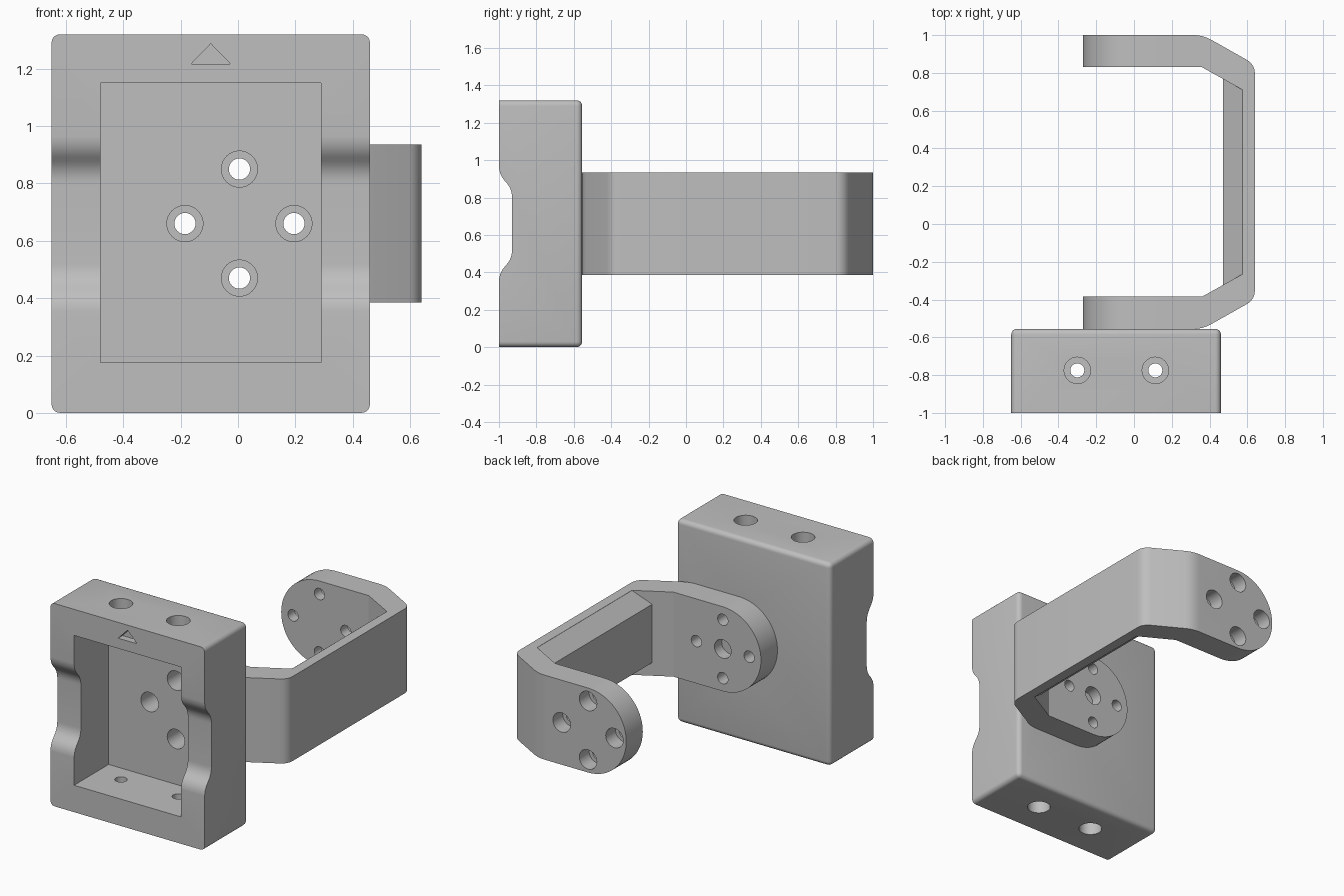
import bpy, bmesh, math
from mathutils import Vector, Matrix

if "Cube" in bpy.data.objects:
    bpy.data.objects.remove(bpy.data.objects["Cube"])

mat = bpy.data.materials.new("mid_grey")
mat.diffuse_color = (0.52, 0.52, 0.52, 1)
mat.use_nodes = True
mat.node_tree.nodes["Principled BSDF"].inputs["Base Color"].default_value = mat.diffuse_color


def make_object(name, bm):
    bmesh.ops.recalc_face_normals(bm, faces=bm.faces)
    me = bpy.data.meshes.new(name)
    bm.to_mesh(me)
    bm.free()
    me.materials.append(mat)
    ob = bpy.data.objects.new(name, me)
    bpy.context.collection.objects.link(ob)
    return ob


def prism(name, pts, lo, hi, axis):
    """Extrude a 2D outline along an axis; the outline uses the other two axes in order."""
    def place(p, t):
        c = list(p)
        c.insert("xyz".index(axis), t)
        return c
    bm = bmesh.new()
    a = [bm.verts.new(place(p, lo)) for p in pts]
    b = [bm.verts.new(place(p, hi)) for p in pts]
    bm.faces.new(a)
    bm.faces.new(b[::-1])
    for i in range(len(pts)):
        j = (i + 1) % len(pts)
        bm.faces.new((a[i], a[j], b[j], b[i]))
    return make_object(name, bm)


def arc(cx, cy, r, a0, a1, n):
    return [(cx + r * math.cos(math.radians(a0 + (a1 - a0) * i / n)),
             cy + r * math.sin(math.radians(a0 + (a1 - a0) * i / n))) for i in range(n + 1)]


def boolean(target, tool, op="DIFFERENCE"):
    m = target.modifiers.new("cut", "BOOLEAN")
    m.operation, m.object, m.solver = op, tool, "EXACT"
    bpy.context.view_layer.objects.active = target
    bpy.ops.object.modifier_apply(modifier=m.name)
    bpy.data.objects.remove(tool)


def drill(target, u, v, r, lo, hi, axis):
    boolean(target, prism("drill", arc(u, v, r, 0, 348.75, 31), lo, hi, axis))


def rounded(points, radius, n=6):
    """Round each corner of an open path (ends stay put)."""
    out = [points[0]]
    for p, q, s in zip(points, points[1:], points[2:]):
        p, q, s = Vector(p), Vector(q), Vector(s)
        a, b = q + (p - q).normalized() * radius, q + (s - q).normalized() * radius
        for i in range(n + 1):
            t = i / n
            out.append(tuple(a * (1 - t) ** 2 + q * 2 * t * (1 - t) + b * t * t))
    return out + [points[-1]]


ZC, XC = 0.66, 0.005           # centre of the screw pattern
BACK = -0.555                  # back face of the housing
screws = [(XC + dx, ZC + dz) for dx, dz in ((0.19, 0), (-0.19, 0), (0, 0.19), (0, -0.19))]

# Housing block, rounded on its back and lengthwise edges
bm = bmesh.new()
bmesh.ops.create_cube(bm, size=1, matrix=Matrix.Translation((-0.095, (BACK - 1) / 2, ZC))
                      @ Matrix.Diagonal((1.11, 1 + BACK, 1.32, 1)))
edges = [e for e in bm.edges if max(v.co.y for v in e.verts) > -0.9]
bmesh.ops.bevel(bm, geom=edges, offset=0.03, segments=5, profile=0.5, affect="EDGES")
housing = make_object("housing", bm)

# Shallow front notch with soft shoulders
half = rounded([(-1.0, 0.98), (-1.0, 0.925), (-0.93, 0.845), (-0.93, 0.66)], 0.045)
half = [p for p in half[1:-1]]
notch = [(-1.1, half[0][1])] + half
notch += [(y, 2 * ZC - z) for y, z in reversed(notch)]
notch = [(y - 0.0005 if y < -0.9999 else y, z) for y, z in notch]
boolean(housing, prism("notch", notch, -1, 1, "x"))

# Pocket and triangular mark
boolean(housing, prism("pocket", [(-0.48, 0.175), (0.29, 0.175), (0.29, 1.15), (-0.48, 1.15)],
                       -1.2, -0.645, "y"))
boolean(housing, prism("mark", [(-0.163, 1.217), (-0.027, 1.217), (-0.095, 1.287)],
                       -1.2, -0.955, "y"))

# Counterbored holes in the top and bottom walls
for x in (-0.30, 0.113):
    drill(housing, x, -0.775, 0.037, -0.1, 1.5, "z")
    drill(housing, x, -0.775, 0.07, -0.1, 0.1, "z")
    drill(housing, x, -0.775, 0.07, 1.22, 1.5, "z")
for x, z in screws:
    drill(housing, x, z, 0.063, -0.8, -0.5, "y")

# Bracket: bent strip profile, mirrored about its middle
MID = (1.0 + BACK) / 2
outer = rounded([(-0.4, 1.0), (0.365, 1.0), (0.64, 0.845), (0.64, MID)], 0.05)[:-1]
inner = [(0.575, 0.71), (0.36, 0.83), (-0.4, 0.83)]
flip = lambda pts: [(x, 2 * MID - y) for x, y in reversed(pts)]
bracket = prism("bracket", outer + flip(outer) + flip(inner) + inner, 0.385, 0.935, "z")

# Tapered stiffening rib inside the web
bm = bmesh.new()
rings = []
for s in (1, -1):
    ring = []
    for x, z, y in ((0.60, 0.934, 0.716), (0.575, 0.934, 0.73), (0.47, 0.85, 0.79),
                    (0.47, 0.47, 0.79), (0.575, 0.386, 0.73), (0.60, 0.386, 0.716)):
        ring.append(bm.verts.new((x, MID + s * (y - MID), z)))
    rings.append(ring)
    bm.faces.new(ring)
for i in range(6):
    j = (i + 1) % 6
    bm.faces.new((rings[0][i], rings[0][j], rings[1][j], rings[1][i]))
boolean(bracket, make_object("rib", bm), "UNION")

# Round both arm tips
tip = arc(XC, ZC, 0.275, 90, 270, 32)
tip = [(0.9, 1.0)] + [(XC, 1.0)] + tip + [(XC, 0.3), (0.9, 0.3)]
boolean(bracket, prism("tip", tip, -2, 2, "y"), "INTERSECT")

# Screw holes through both arms, counterbored from outside, and a blind pivot hole
for x, z in screws:
    drill(bracket, x, z, 0.037, -0.8, 1.2, "y")
    drill(bracket, x, z, 0.063, -0.8, -0.47, "y")
    drill(bracket, x, z, 0.063, 0.9, 1.2, "y")
drill(bracket, XC, ZC, 0.06, -0.46, -0.3, "y")

for ob in (housing, bracket):
    bpy.ops.object.select_all(action="DESELECT")
    ob.select_set(True)
    bpy.context.view_layer.objects.active = ob
    bpy.ops.object.shade_smooth_by_angle(angle=math.radians(25))
